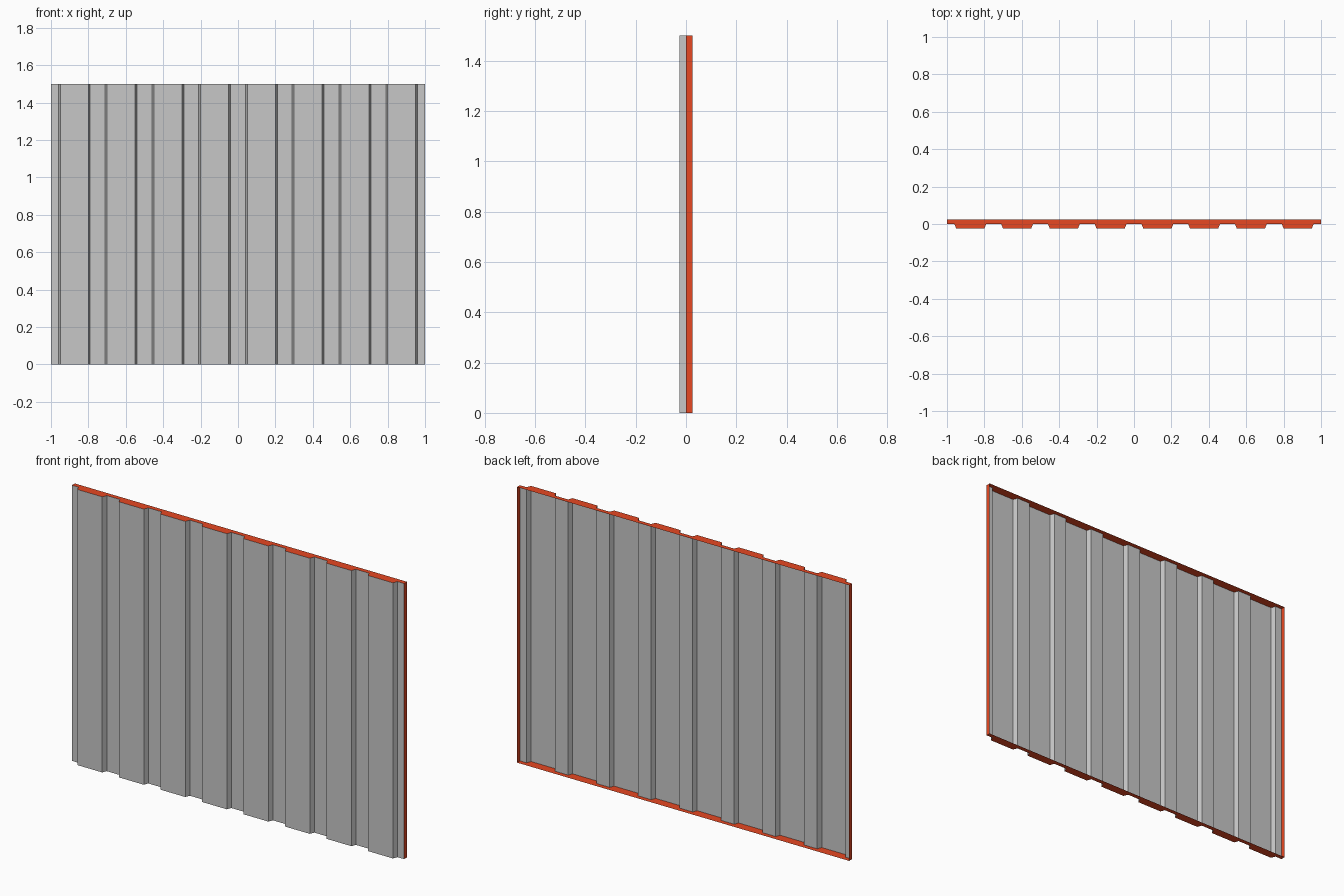
import bpy
import bmesh

cube = bpy.data.objects.get("Cube")
if cube:
    bpy.data.objects.remove(cube, do_unlink=True)

HEIGHT, HALF, DEPTH = 1.5, 1.0, 0.025
RIBS, FOOT, CREST = 8, 0.085, 0.075


def material(name, rgb):
    mat = bpy.data.materials.new(name)
    mat.use_nodes = True
    color = (*rgb, 1)
    mat.diffuse_color = color
    bsdf = mat.node_tree.nodes["Principled BSDF"]
    bsdf.inputs["Base Color"].default_value = color
    bsdf.inputs["Roughness"].default_value = 0.8
    return mat


def build(name, polygons, mat):
    bm = bmesh.new()
    for points in polygons:
        bm.faces.new([bm.verts.new(p) for p in points])
    bmesh.ops.remove_doubles(bm, verts=bm.verts, dist=0.0001)
    mesh = bpy.data.meshes.new(name)
    bm.to_mesh(mesh)
    bm.free()
    mesh.materials.append(mat)
    obj = bpy.data.objects.new(name, mesh)
    bpy.context.collection.objects.link(obj)


grey = material("grey metal", (0.575, 0.575, 0.575))
orange = material("bright orange", (0.8, 0.065, 0.016))

# Trapezoid rib profile, running from -x to +x
profile = [(-HALF, 0)]
pitch = 2 * HALF / RIBS
for i in range(RIBS):
    c = -HALF + pitch * (i + 0.5)
    profile += [(c - FOOT, 0), (c - CREST, -DEPTH),
                (c + CREST, -DEPTH), (c + FOOT, 0)]
profile.append((HALF, 0))

# Ribbed sheet, open at the back
build("corrugated_sheet",
      [[(*a, 0), (*b, 0), (*b, HEIGHT), (*a, HEIGHT)]
       for a, b in zip(profile, profile[1:])], grey)

# Top and bottom edges follow the ribs
outline = profile + [(HALF, DEPTH), (-HALF, DEPTH)]
build("top_edge", [[(x, y, HEIGHT) for x, y in outline]], orange)
build("bottom_edge", [[(x, y, 0) for x, y in reversed(outline)]], orange)

# Side edges
for name, x, ys in (("left_edge", HALF, (0, DEPTH)),
                    ("right_edge", -HALF, (DEPTH, 0))):
    a, b = ys
    build(name, [[(x, a, 0), (x, b, 0), (x, b, HEIGHT), (x, a, HEIGHT)]], orange)
